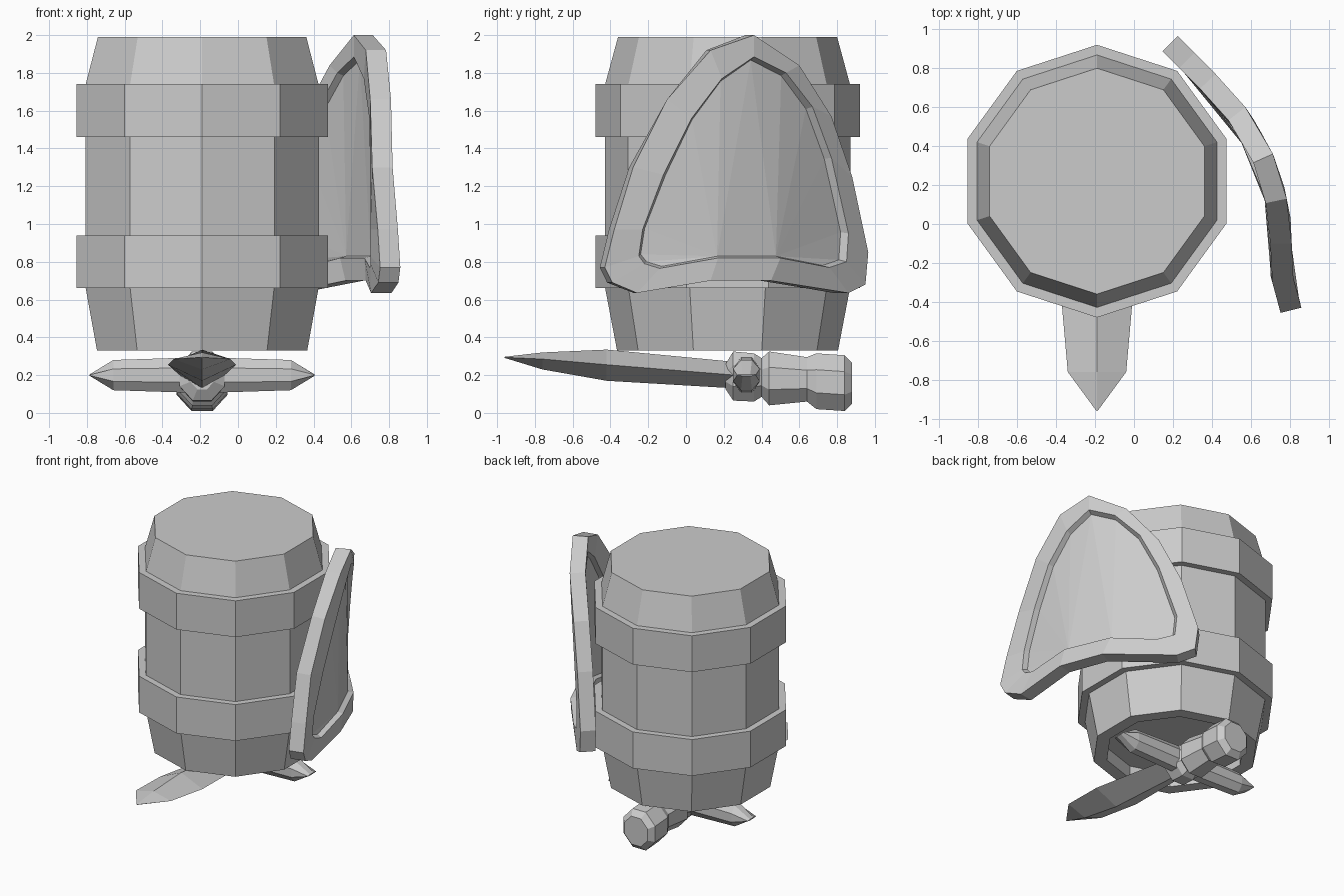
import bpy, bmesh, math
from mathutils import Vector

if "Cube" in bpy.data.objects:
    bpy.data.objects.remove(bpy.data.objects["Cube"])

CX, CY = -0.19, 0.22


def make(name, bm):
    bmesh.ops.remove_doubles(bm, verts=bm.verts, dist=1e-4)
    bmesh.ops.recalc_face_normals(bm, faces=bm.faces)
    me = bpy.data.meshes.new(name)
    bm.to_mesh(me)
    bm.free()
    ob = bpy.data.objects.new(name, me)
    bpy.context.collection.objects.link(ob)
    return ob


def loft(name, rings, caps=True, closed=False):
    bm = bmesh.new()
    vs = [[bm.verts.new(p) for p in r] for r in rings]
    pairs = list(zip(vs, vs[1:])) + ([(vs[-1], vs[0])] if closed else [])
    for a, b in pairs:
        n = len(a)
        for i in range(n):
            j = (i + 1) % n
            bm.faces.new((a[i], a[j], b[j], b[i]))
    if caps and not closed:
        bm.faces.new(vs[0])
        bm.faces.new(vs[-1])
    return make(name, bm)


def barrel_ring(r, z):
    return [(CX + r * math.cos(a), CY + r * math.sin(a), z)
            for a in (math.pi / 2 + k * math.pi / 5 for k in range(10))]


def octagon(u, v):
    return [(u * math.cos(a) / math.cos(math.pi / 8), v * math.sin(a) / math.cos(math.pi / 8))
            for a in (math.pi / 8 + k * math.pi / 4 for k in range(8))]


# Ten-sided barrel with a recessed underside
loft("barrel_body", [barrel_ring(r, z) for r, z in
     [(0.49, 0.43), (0.49, 0.33), (0.585, 0.33), (0.648, 0.66), (0.65, 0.94),
      (0.65, 1.46), (0.648, 1.74), (0.58, 1.99)]])

# Two barrel hoops
for name, z0, z1 in (("lower_hoop", 0.66, 0.94), ("upper_hoop", 1.46, 1.74)):
    loft(name, [barrel_ring(0.63, z0), barrel_ring(0.70, z0),
                barrel_ring(0.70, z1), barrel_ring(0.63, z1)], closed=True)

# Blade: diamond section (y, half width, bottom, middle, top)
loft("blade", [[(CX - w, y, m), (CX, y, b), (CX + w, y, m), (CX, y, t)]
     for y, w, b, m, t in [(-0.96, 0.003, 0.291, 0.294, 0.297), (-0.76, 0.15, 0.23, 0.285, 0.32),
                           (-0.42, 0.18, 0.17, 0.255, 0.335), (0.26, 0.12, 0.13, 0.20, 0.27)]])

# Crossguard: octagonal bar with wedge ends
loft("crossguard", [[(CX + x, 0.32 + p, 0.20 + q) for p, q in octagon(u, v)]
     for x, u, v in [(-0.595, 0.05, 0.004), (-0.47, 0.07, 0.08), (0, 0.07, 0.095),
                     (0.47, 0.07, 0.08), (0.595, 0.05, 0.004)]])

# Grip with collar and pommel (y, bottom, top)
loft("grip", [[(CX + p, y, (b + t) / 2 + q) for p, q in octagon((t - b) / 2 * 0.92, (t - b) / 2)]
     for y, b, t in [(0.21, 0.125, 0.26), (0.25, 0.065, 0.325), (0.36, 0.06, 0.315),
                     (0.40, 0.085, 0.29), (0.44, 0.04, 0.325), (0.64, 0.06, 0.295),
                     (0.69, 0.02, 0.315), (0.84, 0.01, 0.305), (0.88, 0.05, 0.265)]])

# Shield: outline pairs (outer y, z, inner y, z) laid on a curved surface
CURVE = [(-0.5, 0.875), (-0.41, 0.855), (-0.25, 0.81), (0, 0.81), (0.2, 0.77), (0.37, 0.71),
         (0.58, 0.59), (0.78, 0.41), (0.97, 0.22)]
OUTLINE = [(0.36, 2.0, 0.36, 1.885), (0.13, 1.92, 0.19, 1.77), (-0.1, 1.66, 0.03, 1.56),
           (-0.28, 1.3, -0.12, 1.26), (-0.38, 0.97, -0.23, 0.97), (-0.43, 0.77, -0.25, 0.83),
           (-0.39, 0.69, -0.22, 0.79), (-0.26, 0.635, -0.14, 0.765), (0.13, 0.7, 0.17, 0.82),
           (0.45, 0.7, 0.5, 0.82), (0.86, 0.635, 0.76, 0.77), (0.95, 0.68, 0.85, 0.8),
           (0.965, 0.85, 0.86, 0.95), (0.88, 1.25, 0.77, 1.35), (0.77, 1.57, 0.67, 1.62),
           (0.6, 1.84, 0.53, 1.8)]


def surf(y):
    for (y0, x0), (y1, x1) in zip(CURVE, CURVE[1:]):
        if y <= y1:
            break
    return x0 + (x1 - x0) * (y - y0) / (y1 - y0)


def on_shield(y, z, depth):
    slope = (surf(min(y + 0.08, 0.97)) - surf(y - 0.08)) / (min(y + 0.08, 0.97) - y + 0.08)
    n = Vector((-1, slope, 0)).normalized()
    return Vector((surf(y), y, z)) + n * depth


def shield_ring(inner, depth, shrink=1.0):
    pts = [(o[2], o[3]) if inner else (o[0], o[1]) for o in OUTLINE]
    return [on_shield(0.33 + (y - 0.33) * shrink, 1.2 + (z - 1.2) * shrink, depth) for y, z in pts]


loft("shield_rim", [shield_ring(True, 0.04, 0.975), shield_ring(True, 0), shield_ring(False, 0),
                    shield_ring(False, 0.11), shield_ring(True, 0.11),
                    shield_ring(True, 0.075, 0.975)], closed=True)

# Shield panel: two fans and a middle triangle on each side
bm = bmesh.new()
for depth in (0.04, 0.075):
    v = [bm.verts.new(p) for p in shield_ring(True, depth, 0.975)]
    bm.faces.new((v[0], v[8], v[9]))
    for i in range(7):
        bm.faces.new((v[8], v[i], v[i + 1]))
    for i in range(10, 16):
        bm.faces.new((v[9], v[i], v[(i + 1) % 16]))
    if depth == 0.04:
        front = v
for i in range(16):
    j = (i + 1) % 16
    bm.faces.new((front[i], front[j], v[j], v[i]))
make("shield_panel", bm)
